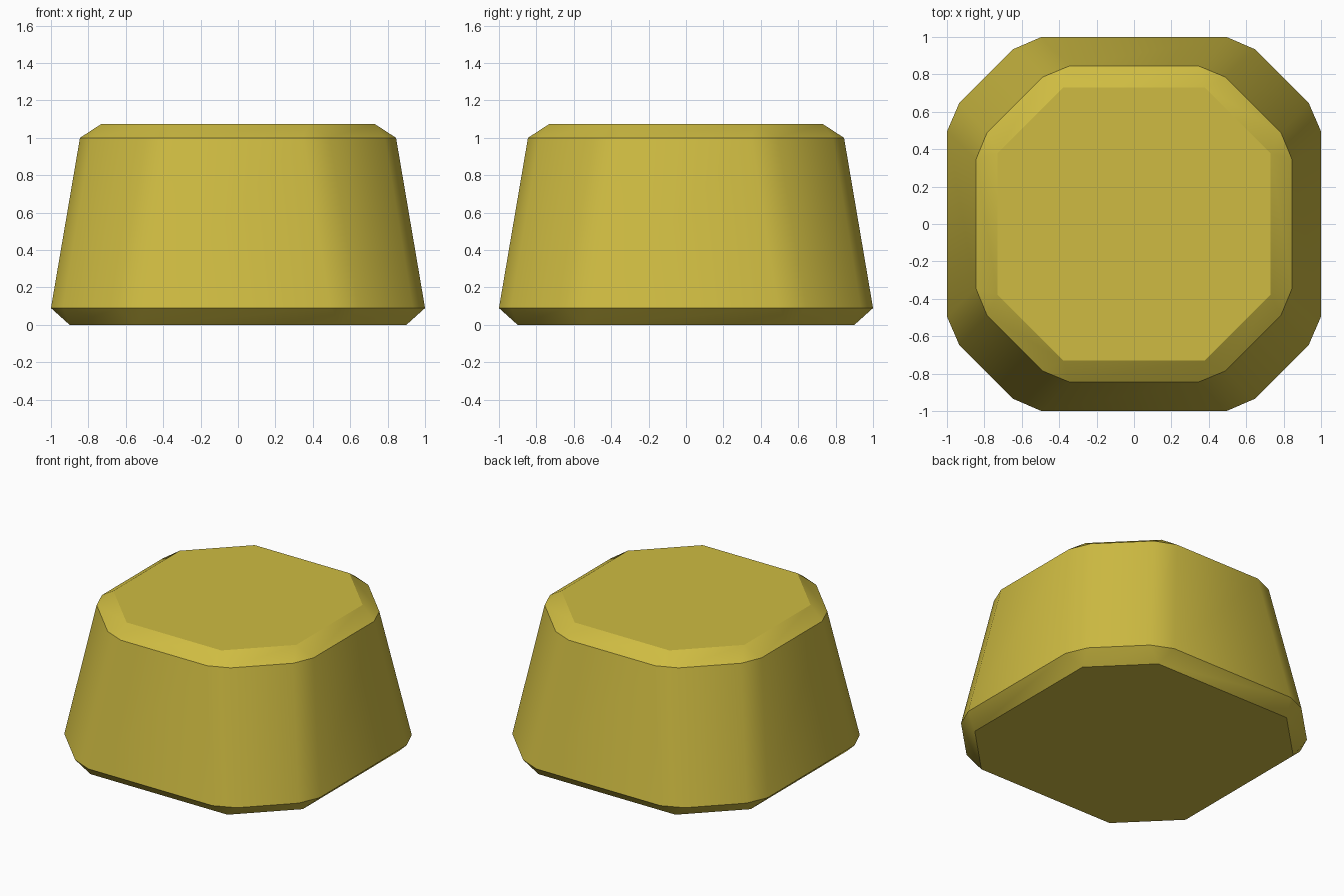
import bpy
import bmesh
from math import radians
from mathutils import Matrix, Vector

cube = bpy.data.objects.get("Cube")
if cube:
    bpy.data.objects.remove(cube, do_unlink=True)

mat = bpy.data.materials.new("mustard yellow")
mat.use_nodes = True
colour = (0.62, 0.50, 0.054, 1)
mat.diffuse_color = colour
mat.node_tree.nodes["Principled BSDF"].inputs["Base Color"].default_value = colour


def ring(bm, z, side, flat, outer, inner):
    """One level: a corner of four points, turned round the four quarters."""
    corner = [(side, flat), (outer, inner), (inner, outer), (flat, side)]
    return [bm.verts.new(Matrix.Rotation(radians(90 * q), 3, "Z") @ Vector((x, y, z)))
            for q in range(4) for x, y in corner]


bm = bmesh.new()
# Levels from the base up; the end caps are octagons, so their corner points coincide
levels = [
    ring(bm, 0, 0.90, 0.547, 0.90, 0.547),
    ring(bm, 0.09, 1.0, 0.495, 0.935, 0.645),
    ring(bm, 1.0, 0.845, 0.345, 0.785, 0.49),
    ring(bm, 1.075, 0.73, 0.378, 0.73, 0.378),
]

# Walls and bevels between neighbouring levels
for low, high in zip(levels, levels[1:]):
    for i in range(len(low)):
        j = (i + 1) % len(low)
        bm.faces.new((low[i], low[j], high[j], high[i]))

# Flat base and top
bm.faces.new(levels[0][::-1])
bm.faces.new(levels[-1])
bmesh.ops.remove_doubles(bm, verts=bm.verts, dist=0.001)
bmesh.ops.recalc_face_normals(bm, faces=bm.faces)

mesh = bpy.data.meshes.new("tapered_block")
bm.to_mesh(mesh)
bm.free()
mesh.materials.append(mat)
block = bpy.data.objects.new("tapered_block", mesh)
bpy.context.collection.objects.link(block)

# Rounded corners shade smoothly, level edges stay crisp
bpy.ops.object.select_all(action="DESELECT")
block.select_set(True)
bpy.context.view_layer.objects.active = block
bpy.ops.object.shade_smooth_by_angle(angle=radians(30))
